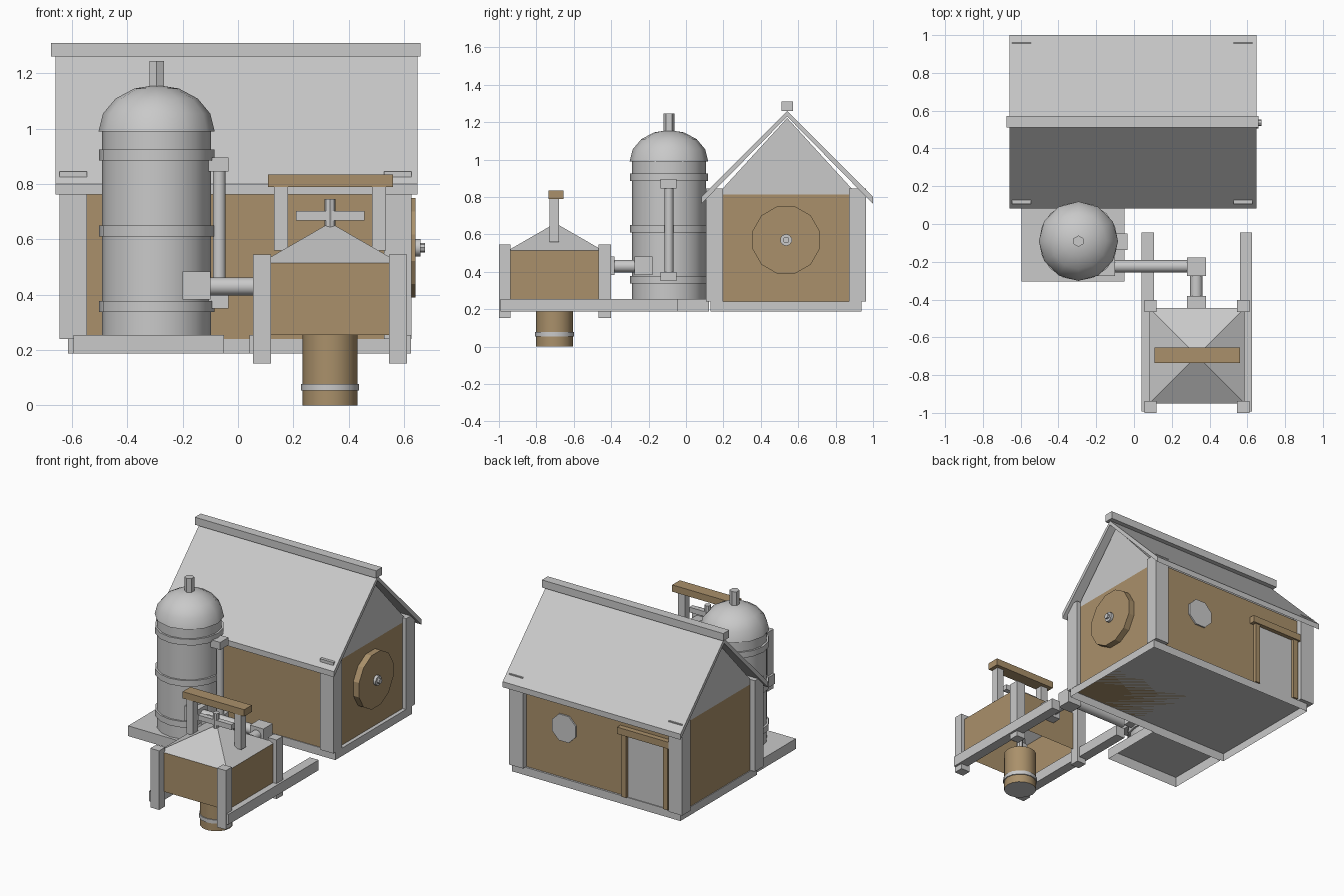
import bpy, bmesh, math
from mathutils import Matrix, Vector

if "Cube" in bpy.data.objects:
    bpy.data.objects.remove(bpy.data.objects["Cube"])


def material(name, rgb):
    m = bpy.data.materials.new(name)
    m.diffuse_color = (*rgb, 1)
    m.use_nodes = True
    m.node_tree.nodes["Principled BSDF"].inputs["Base Color"].default_value = m.diffuse_color
    return m


GREY = material("stone grey", (0.585, 0.585, 0.585))
BROWN = material("wood brown", (0.40, 0.28, 0.145))


def finish(name, bm, mat, smooth=0):
    bmesh.ops.recalc_face_normals(bm, faces=bm.faces)
    me = bpy.data.meshes.new(name)
    bm.to_mesh(me)
    bm.free()
    ob = bpy.data.objects.new(name, me)
    bpy.context.collection.objects.link(ob)
    me.materials.append(mat)
    if smooth:
        bpy.ops.object.select_all(action='DESELECT')
        ob.select_set(True)
        bpy.context.view_layer.objects.active = ob
        bpy.ops.object.shade_smooth_by_angle(angle=math.radians(smooth))
    return ob


def box(name, x, y, z, mat=GREY, drop=()):
    """Box from (min, max) pairs; drop lists z directions of caps left open."""
    bm = bmesh.new()
    bmesh.ops.create_cube(bm, size=1)
    bm.normal_update()
    gone = [f for f in bm.faces if round(f.normal.z) in drop and abs(f.normal.z) > 0.5]
    bmesh.ops.delete(bm, geom=gone, context='FACES')
    for v in bm.verts:
        v.co = Vector([(r[0] + r[1]) / 2 + c * (r[1] - r[0]) for r, c in zip((x, y, z), v.co)])
    return finish(name, bm, mat)


def rod(name, a, b, r, n=12, mat=GREY, smooth=40, turn=0.0):
    """Cylinder between two points."""
    a, b = Vector(a), Vector(b)
    d = b - a
    rot = d.to_track_quat('Z', 'Y').to_matrix().to_4x4()
    bm = bmesh.new()
    bmesh.ops.create_cone(bm, cap_ends=True, segments=n, radius1=r, radius2=r, depth=d.length,
                          matrix=Matrix.Translation((a + b) / 2) @ rot @ Matrix.Rotation(turn, 4, 'Z'))
    return finish(name, bm, mat, smooth)


def prism(name, profile, x0, x1, mat=GREY):
    """Closed y-z profile extruded along x."""
    bm = bmesh.new()
    f = bm.faces.new([bm.verts.new((x0, y, z)) for y, z in profile])
    ext = bmesh.ops.extrude_face_region(bm, geom=[f])
    for v in ext['geom']:
        if isinstance(v, bmesh.types.BMVert):
            v.co.x = x1
    return finish(name, bm, mat)


# House: floor, walls, gables, roof
RY = 0.541
box("house_floor", (-0.615, 0.625), (0.13, 0.938), (0.187, 0.24), drop=(-1,))
box("house_walls", (-0.61, 0.60), (0.135, 0.925), (0.24, 0.812), BROWN)
prism("gable", [(RY - 0.375, 0.812), (RY + 0.375, 0.812), (RY, 1.222)], -0.61, 0.60)
prism("roof", [(RY, 1.26), (RY - 0.459, 0.80), (RY - 0.459, 0.763), (RY, 1.23),
               (RY + 0.459, 0.763), (RY + 0.459, 0.80)], -0.66, 0.649)
box("ridge_beam", (-0.675, 0.66), (0.51, 0.572), (1.26, 1.31))
for x in ((-0.645, -0.545), (0.527, 0.627)):
    for y in ((0.107, 0.197), (0.872, 0.962)):
        box("corner_post", x, y, (0.24, 0.845))

# Wheel on the side wall
rod("wall_wheel", (0.60, 0.535, 0.57), (0.642, 0.535, 0.57), 0.186, 12, BROWN, 0, math.radians(15))
rod("wheel_hub", (0.642, 0.535, 0.57), (0.66, 0.535, 0.57), 0.032, 10)
rod("wheel_pin", (0.66, 0.535, 0.57), (0.675, 0.535, 0.57), 0.017, 8)

# Rear door and round window
box("door_panel", (-0.505, -0.215), (0.91, 0.932), (0.24, 0.655))
for x in (-0.53, -0.225):
    box("door_jamb", (x, x + 0.035), (0.91, 0.95), (0.24, 0.655), BROWN)
box("door_lintel", (-0.55, -0.165), (0.91, 0.96), (0.655, 0.70), BROWN)
rod("round_window", (0.245, 0.91, 0.572), (0.245, 0.935, 0.572), 0.095, 8, GREY, 0, math.radians(22.5))

# Tank with bands, dome and finial
TX, TY = -0.294, -0.091
box("tank_base", (-0.595, -0.05), (-0.305, 0.123), (0.187, 0.255), drop=(-1,))
rod("tank_body", (TX, TY, 0.255), (TX, TY, 0.99), 0.197, 16)
for z in (0.357, 0.63, 0.905):
    rod("tank_band", (TX, TY, z - 0.02), (TX, TY, z + 0.02), 0.209, 16)
bm = bmesh.new()
bmesh.ops.create_uvsphere(bm, u_segments=12, v_segments=8, radius=1)
bmesh.ops.bisect_plane(bm, geom=bm.verts[:] + bm.edges[:] + bm.faces[:], plane_co=(0, 0, 0),
                       plane_no=(0, 0, 1), clear_inner=True)
bmesh.ops.holes_fill(bm, edges=[e for e in bm.edges if e.is_boundary])
bmesh.ops.transform(bm, verts=bm.verts, matrix=Matrix.Translation((TX, TY, 0.99))
                    @ Matrix.Diagonal((0.21, 0.21, 0.168, 1)))
finish("tank_dome", bm, GREY, 60)
rod("tank_finial", (TX, TY, 1.14), (TX, TY, 1.245), 0.03, 6, smooth=0)

# Level gauge on the tank side
for z in (0.35, 0.845):
    box("gauge_block", (-0.12, -0.035), (-0.137, -0.05), (z, z + 0.05))
rod("gauge_tube", (-0.068, TY, 0.4), (-0.068, TY, 0.845), 0.024, 10)

# Pipe from tank to hopper
for x in (-0.2, 0.28):
    box("pipe_elbow", (x, x + 0.1), (-0.275, -0.178), (0.383, 0.483))
rod("long_pipe", (-0.1, -0.224, 0.43), (0.28, -0.224, 0.43), 0.033)
rod("short_pipe", (0.33, -0.275, 0.43), (0.33, -0.385, 0.43), 0.033)
box("pipe_flange", (0.28, 0.38), (-0.445, -0.382), (0.383, 0.483))

# Open-bottomed hopper on legs and rails
HX, HY, HW = 0.333, -0.698, 0.252
box("hopper_walls", (HX - HW, HX + HW), (HY - HW, HY + HW), (0.255, 0.515), BROWN, drop=(-1, 1))
for s in (-1, 1):
    def side(c, a, b):
        return tuple(sorted((c + s * a, c + s * b)))
    box("rail", side(HX, 0.227, 0.292), (-0.993, -0.045), (0.187, 0.255))
    for y in ((-1.0, -0.937), (-0.467, -0.402)):
        box("hopper_leg", side(HX, 0.213, 0.278), y, (0.152, 0.545))
    box("press_post", side(HX, 0.152, 0.202), (-0.73, -0.68), (0.56, 0.79))
bm = bmesh.new()
bmesh.ops.create_cone(bm, cap_ends=False, segments=4, radius1=HW * math.sqrt(2), radius2=0, depth=0.145,
                      matrix=Matrix.Translation((HX, HY, 0.5875)) @ Matrix.Rotation(math.pi / 4, 4, 'Z'))
bmesh.ops.remove_doubles(bm, verts=bm.verts, dist=1e-4)
finish("hopper_roof", bm, GREY)

# Press beam, screw and handle
box("press_beam", (0.108, 0.56), (-0.735, -0.655), (0.79, 0.835), BROWN)
rod("press_screw", (HX, -0.705, 0.24), (HX, -0.705, 0.745), 0.02, 8)
box("press_handle", (0.21, 0.457), (-0.722, -0.688), (0.668, 0.702))

# Chute below the hopper
chute = rod("chute", (HX, -0.703, 0), (HX, -0.703, 0.255), 0.099, 16, BROWN)
chute.data.materials.append(GREY)
for p in chute.data.polygons:
    p.material_index = 1 if p.normal.z < -0.9 else 0
rod("chute_band", (HX, -0.703, 0.053), (HX, -0.703, 0.078), 0.105, 16)
